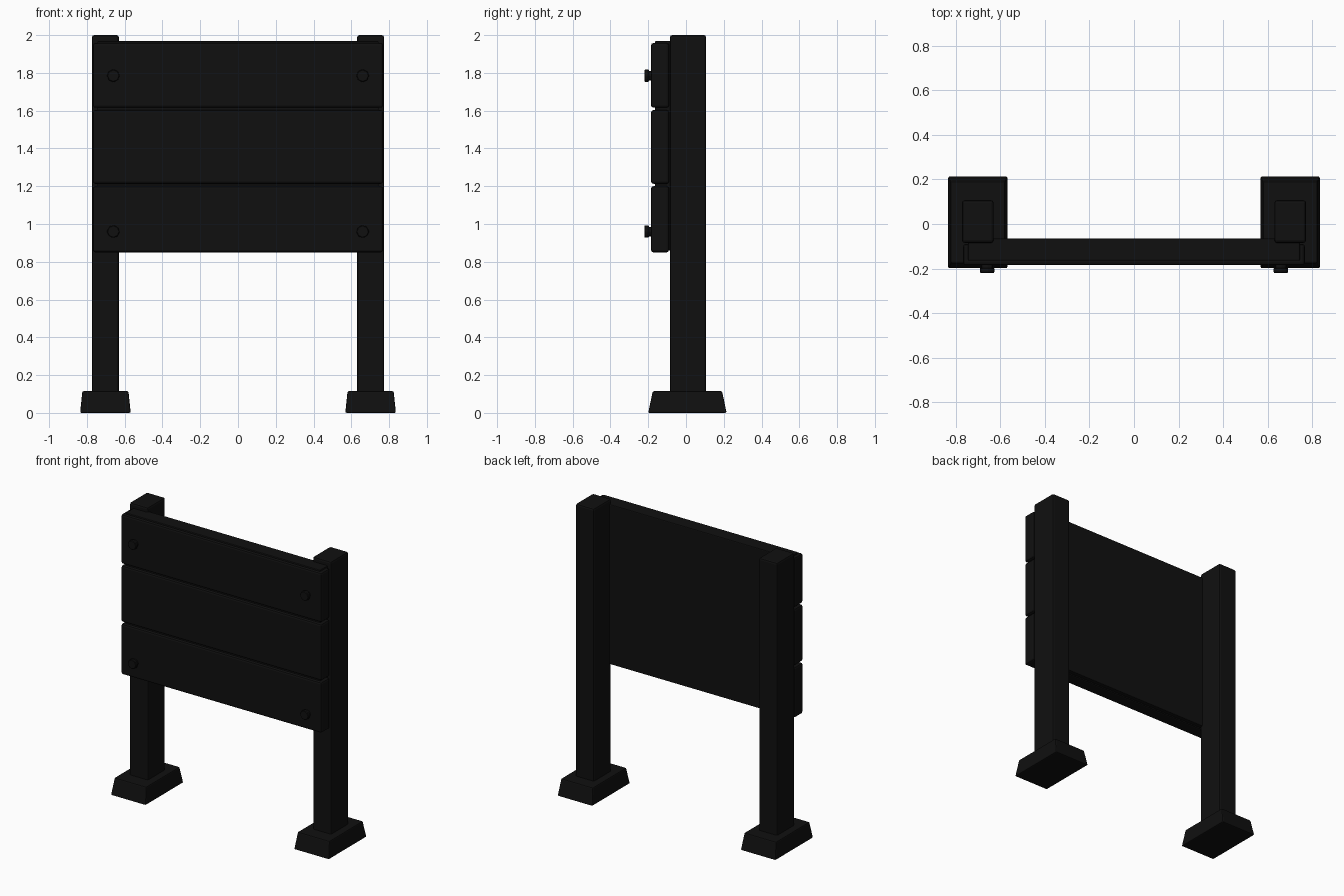
import bpy, bmesh, math

if "Cube" in bpy.data.objects:
    bpy.data.objects.remove(bpy.data.objects["Cube"])

dark = bpy.data.materials.new("dark_wood")
dark.diffuse_color = (0.005, 0.005, 0.005, 1)
dark.use_nodes = True
dark.node_tree.nodes["Principled BSDF"].inputs["Base Color"].default_value = dark.diffuse_color


def finish(obj, bevel, segments=2):
    obj.data.materials.append(dark)
    mod = obj.modifiers.new("soft_edges", 'BEVEL')
    mod.width = bevel
    mod.segments = segments
    mod.limit_method = 'ANGLE'
    return obj


def box(name, x, y, z, bevel=0.01, taper=(0, 0)):
    """Box from (min, max) ranges; taper insets the top in x and y."""
    bm = bmesh.new()
    bmesh.ops.create_cube(bm, size=1)
    for v in bm.verts:
        sx, sy, top = v.co.x * 2, v.co.y * 2, v.co.z > 0
        v.co.x = (x[1] if sx > 0 else x[0]) - sx * taper[0] * top
        v.co.y = (y[1] if sy > 0 else y[0]) - sy * taper[1] * top
        v.co.z = z[1] if top else z[0]
    mesh = bpy.data.meshes.new(name)
    bm.to_mesh(mesh)
    bm.free()
    obj = bpy.data.objects.new(name, mesh)
    bpy.context.collection.objects.link(obj)
    return finish(obj, bevel)


def bolt_part(name, x, z, radius, y0, y1, bevel):
    bpy.ops.mesh.primitive_cylinder_add(
        vertices=8, radius=radius, depth=y1 - y0,
        location=(x, (y0 + y1) / 2, z), rotation=(math.pi / 2, 0, math.pi / 8 * 0))
    obj = bpy.context.object
    obj.name = name
    finish(obj, bevel, 1)


for side, label in ((-1, "left"), (1, "right")):
    # Posts standing on tapered feet
    cx = side * 0.702
    box(label + "_post", (cx - 0.071, cx + 0.071), (-0.085, 0.107), (0.05, 2.0), 0.012)
    box(label + "_foot", (cx - 0.134, cx + 0.134), (-0.2, 0.215), (0, 0.115), 0.007,
        taper=(0.012, 0.024))

    # Bolts: narrow shank and wider head
    for z, level in ((1.785, "upper"), (0.96, "lower")):
        name = f"{label}_{level}_bolt"
        bolt_part(name + "_shank", side * 0.66, z, 0.026, -0.205, -0.17, 0.002)
        bolt_part(name + "_head", side * 0.66, z, 0.034, -0.22, -0.197, 0.004)

# Backing panel behind the planks
box("backing_panel", (-0.745, 0.745), (-0.165, -0.065), (0.86, 1.968), 0.006)

# Three front planks with narrow gaps
for i, z in enumerate(((0.85, 1.2), (1.213, 1.603), (1.616, 1.958))):
    box(f"plank_{i + 1}", (-0.768, 0.768), (-0.185, -0.09), z, 0.012)
